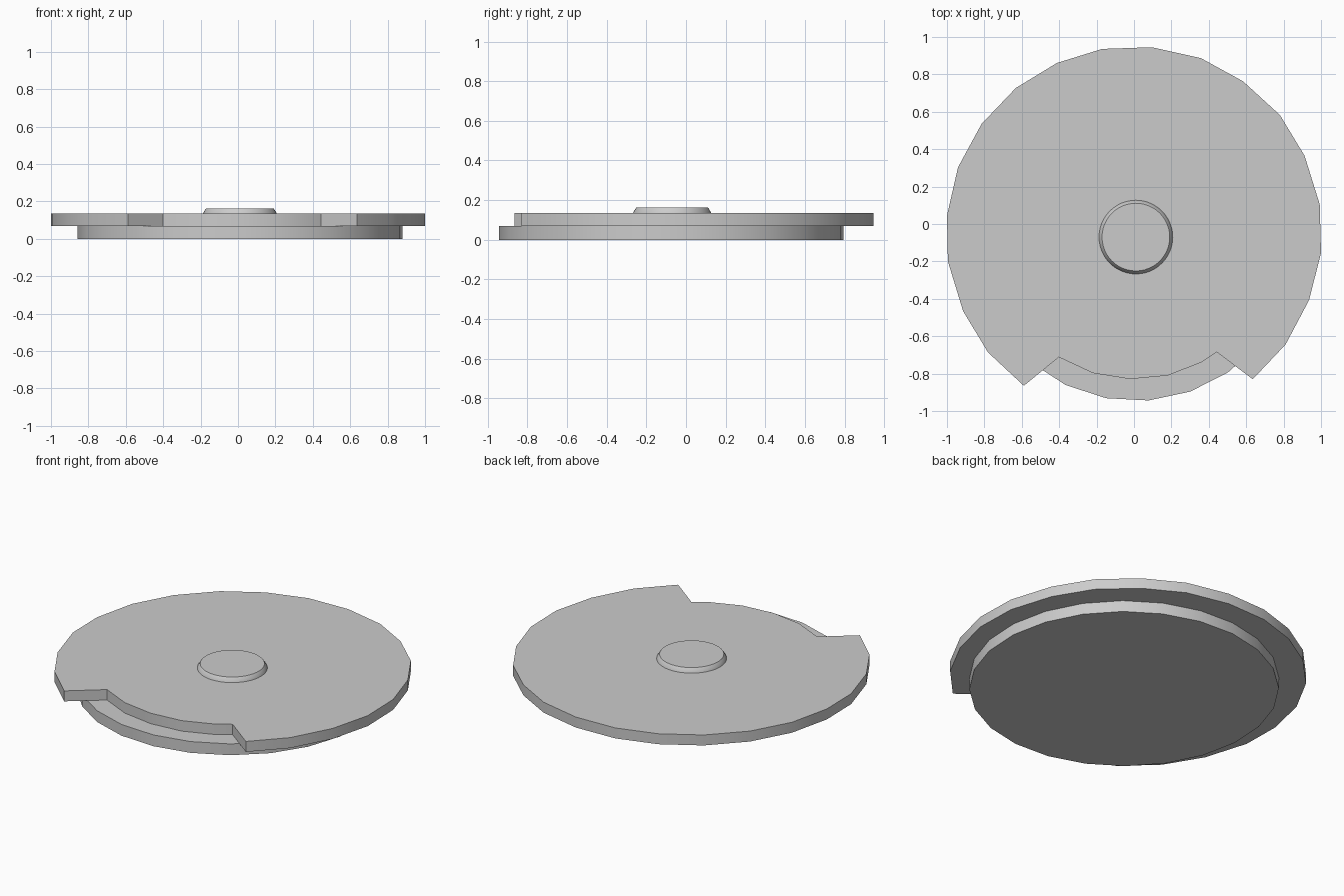
import bpy, bmesh
from math import cos, sin, pi, radians

if "Cube" in bpy.data.objects:
    bpy.data.objects.remove(bpy.data.objects["Cube"])


def ring(cx, cy, r, n, offset=0.0):
    return [(cx + r * cos(offset + 2 * pi * i / n),
             cy + r * sin(offset + 2 * pi * i / n)) for i in range(n)]


def loft(name, sections):
    """Solid through equal-length outlines given as (z, points), bottom to top."""
    bm = bmesh.new()
    loops = [[bm.verts.new((x, y, z)) for x, y in pts] for z, pts in sections]
    for a, b in zip(loops, loops[1:]):
        for i in range(len(a)):
            j = (i + 1) % len(a)
            bm.faces.new((a[i], a[j], b[j], b[i]))
    bm.faces.new(loops[0][::-1])
    bm.faces.new(loops[-1])
    bmesh.ops.recalc_face_normals(bm, faces=bm.faces)
    mesh = bpy.data.meshes.new(name)
    bm.to_mesh(mesh)
    bm.free()
    obj = bpy.data.objects.new(name, mesh)
    bpy.context.collection.objects.link(obj)
    bpy.ops.object.select_all(action='DESELECT')
    obj.select_set(True)
    bpy.context.view_layer.objects.active = obj
    bpy.ops.object.shade_smooth_by_angle(angle=radians(30))
    return obj


# Lower round plate
base = ring(0.01, -0.075, 0.871, 24, radians(4.5))
loft("lower_plate", [(0, base), (0.07, base)])

# Upper plate: slightly irregular rim, counter-clockwise, then the front notch
rim = [(0.635, -0.83), (0.81, -0.645), (0.936, -0.407), (1.0, -0.155),
       (0.993, 0.105), (0.912, 0.365), (0.78, 0.583), (0.583, 0.763),
       (0.357, 0.887), (0.095, 0.945), (-0.17, 0.936), (-0.412, 0.861),
       (-0.632, 0.727), (-0.815, 0.535), (-0.941, 0.303), (-1.0, 0.045),
       (-0.995, -0.2), (-0.914, -0.465), (-0.781, -0.686), (-0.589, -0.865)]
notch = [(-0.402, -0.712), (-0.22, -0.797), (-0.02, -0.829),
         (0.18, -0.81), (0.36, -0.74), (0.443, -0.685)]
loft("upper_plate", [(0.07, rim + notch), (0.135, rim + notch)])

# Central tapered button
loft("centre_button", [(0.13, ring(0.01, -0.07, 0.198, 48)),
                       (0.137, ring(0.01, -0.07, 0.197, 48)),
                       (0.155, ring(0.01, -0.07, 0.186, 48)),
                       (0.162, ring(0.01, -0.07, 0.181, 48))])
